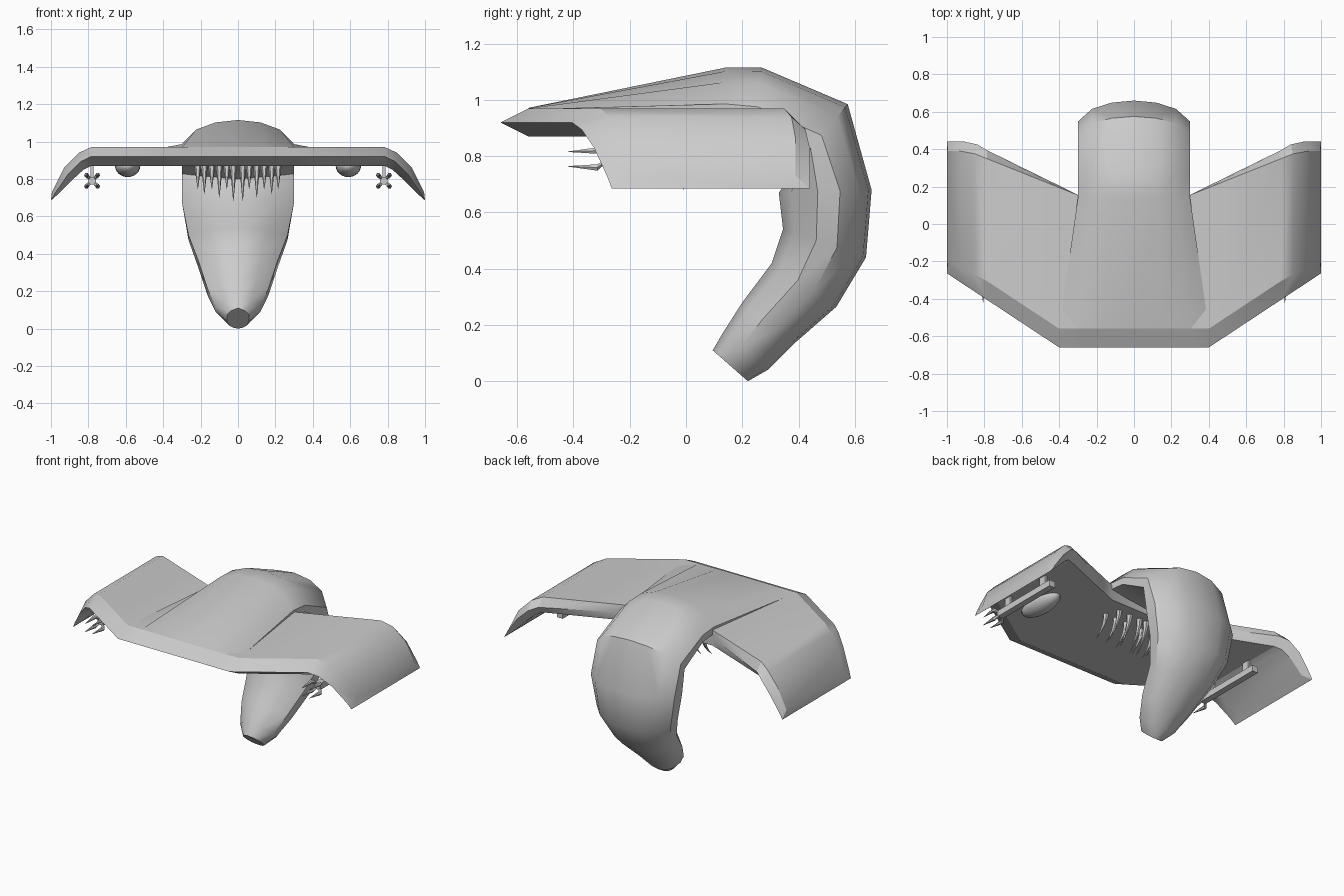
import bpy, bmesh, math
from mathutils import Vector

old = bpy.data.objects.get("Cube")
if old:
    bpy.data.objects.remove(old)

grey = bpy.data.materials.new("hull_grey")
grey.use_nodes = True
grey.diffuse_color = (0.6, 0.6, 0.6, 1)
grey.node_tree.nodes["Principled BSDF"].inputs["Base Color"].default_value = grey.diffuse_color


def finish(name, bm, angle, mirror=True):
    """Turn a bmesh into a shaded object, mirrored across x when asked."""
    bmesh.ops.remove_doubles(bm, verts=bm.verts, dist=0.0005)
    bmesh.ops.recalc_face_normals(bm, faces=bm.faces)
    mesh = bpy.data.meshes.new(name)
    bm.to_mesh(mesh)
    bm.free()
    mesh.materials.append(grey)
    obj = bpy.data.objects.new(name, mesh)
    bpy.context.collection.objects.link(obj)
    bpy.ops.object.select_all(action='DESELECT')
    obj.select_set(True)
    bpy.context.view_layer.objects.active = obj
    bpy.ops.object.shade_smooth_by_angle(angle=math.radians(angle))
    if mirror:
        obj.modifiers.new("mirror", 'MIRROR').use_clip = True
    return obj


def loft(bm, rings, closed, cap_start=False, cap_end=False):
    """Skin a list of rings that share the same point count."""
    rows = [[bm.verts.new(p) for p in ring] for ring in rings]
    n = len(rows[0])
    for a, b in zip(rows, rows[1:]):
        for i in range(n if closed else n - 1):
            j = (i + 1) % n
            bm.faces.new((a[i], a[j], b[j], b[i]))
    if cap_start:
        bm.faces.new(rows[0])
    if cap_end:
        bm.faces.new(rows[-1])


# Wing: bevelled slab, swept back, with tips drooping to a thin edge
# station: top x, top z, bottom x, bottom z, front bevel, rear bevel
stations = [
    (0, .97, 0, .87, .1, 0),
    (.3, .97, .3, .87, .1, 0),
    (.4, .97, .4, .87, .1, .01),
    (.785, .97, .785, .87, .1, .045),
    (.85, .94, .825, .85, .1, .05),
    (.93, .86, .88, .80, .09, .05),
    (.995, .73, .96, .72, .08, .05),
    (1, .685, 1, .685, 0, 0),
]
rings = []
for tx, tz, bx, bz, front, rear in stations:
    mx, mz = (tx + bx) / 2, (tz + bz) / 2
    nose = -.66 + max(0, mx - .4) * .66
    tail = .155 + min(max(0, tx - .3) * .4, .235)
    if rear == 0 and tx > .9:
        tail = .44
    rings.append([(mx, nose, mz), (tx, nose + front, tz), (tx, tail, tz),
                  (mx, tail + rear, mz), (bx, tail, bz), (bx, nose + front, bz)])
bm = bmesh.new()
loft(bm, rings, True)
finish("wing", bm, 25.8)

# Body: hump on the wing that curls down and forward into a tapered tail
# section: outer (y, z), inner (y, z), half width, shoulder and seam depth
sections = [
    ((-.56, .972), (-.56, .964), .4, .6, .8),
    ((.14, 1.115), (.14, .9), .3, .6, .8),
    ((.27, 1.115), (.25, .9), .3, .65, .85),
    ((.575, .985), (.42, .8), .3, .6, .85),
    ((.66, .68), (.33, .67), .3, .34, .58),
    ((.64, .44), (.345, .54), .265, .35, .6),
    ((.535, .265), (.305, .42), .21, .35, .6),
    ((.38, .13), (.2, .28), .165, .35, .6),
    ((.29, .04), (.13, .17), .12, .38, .6),
    ((.22, .0), (.095, .11), .06, .35, .65),
]
rings = []
for outer, inner, w, shoulder, seam in sections:
    o, i = Vector((0, *outer)), Vector((0, *inner))
    under = max(.87, (1 + seam) / 2)
    profile = [(0, 0), (.4, shoulder * .1), (.75, shoulder * .4), (1, shoulder),
               (1, seam), (.6, under), (0, 1)]
    rings.append([o.lerp(i, t) + Vector((w * f, 0, 0)) for f, t in profile])
bm = bmesh.new()
loft(bm, rings, False, cap_end=True)
finish("body", bm, 40)


# Teeth: curved, tapering fangs in two rows under the wing
def fang(bm, x, y, length, sides=6):
    rings = []
    for k in range(5):
        t = k / 4
        r = .018 * (1 - t) + .001
        c = Vector((x, y - .09 * t * t, .875 - length * t))
        rings.append([c + Vector((r * math.cos(a), r * math.sin(a), 0))
                      for a in (math.tau * s / sides for s in range(sides))])
    loft(bm, rings, True, cap_end=True)


bm = bmesh.new()
for x in (.06, .14, .215):
    fang(bm, x, .0, .13)
for x in (.025, .1, .18):
    fang(bm, x, .08, .2 - x * .25)
finish("teeth", bm, 50)

# Pods: shallow lens bulges under each wing
bm = bmesh.new()
bmesh.ops.create_uvsphere(bm, u_segments=20, v_segments=12, radius=1)
bmesh.ops.scale(bm, vec=(.068, .16, .06), verts=bm.verts)
bmesh.ops.translate(bm, vec=(.59, -.15, .87), verts=bm.verts)
finish("wing_pod", bm, 40)


# Guns: square rail on two posts with four splayed spikes at the front
def box(bm, centre, size):
    verts = bmesh.ops.create_cube(bm, size=1)["verts"]
    bmesh.ops.scale(bm, vec=size, verts=verts)
    bmesh.ops.translate(bm, vec=centre, verts=verts)


bm = bmesh.new()
box(bm, (.78, -.06, .79), (.04, .48, .04))
for y in (-.22, .1):
    box(bm, (.78, y, .84), (.015, .05, .08))
for sx in (-1, 1):
    for sz in (-1, 1):
        rings = []
        for spread, y, r in ((.012, -.29, .008), (.03, -.315, .013), (.026, -.42, .001)):
            c = Vector((.78 + sx * spread, y, .79 + sz * spread))
            rings.append([c + Vector((r * math.cos(a), 0, r * math.sin(a)))
                          for a in (math.tau * s / 6 for s in range(6))])
        loft(bm, rings, True, cap_start=True, cap_end=True)
finish("wing_gun", bm, 30)
